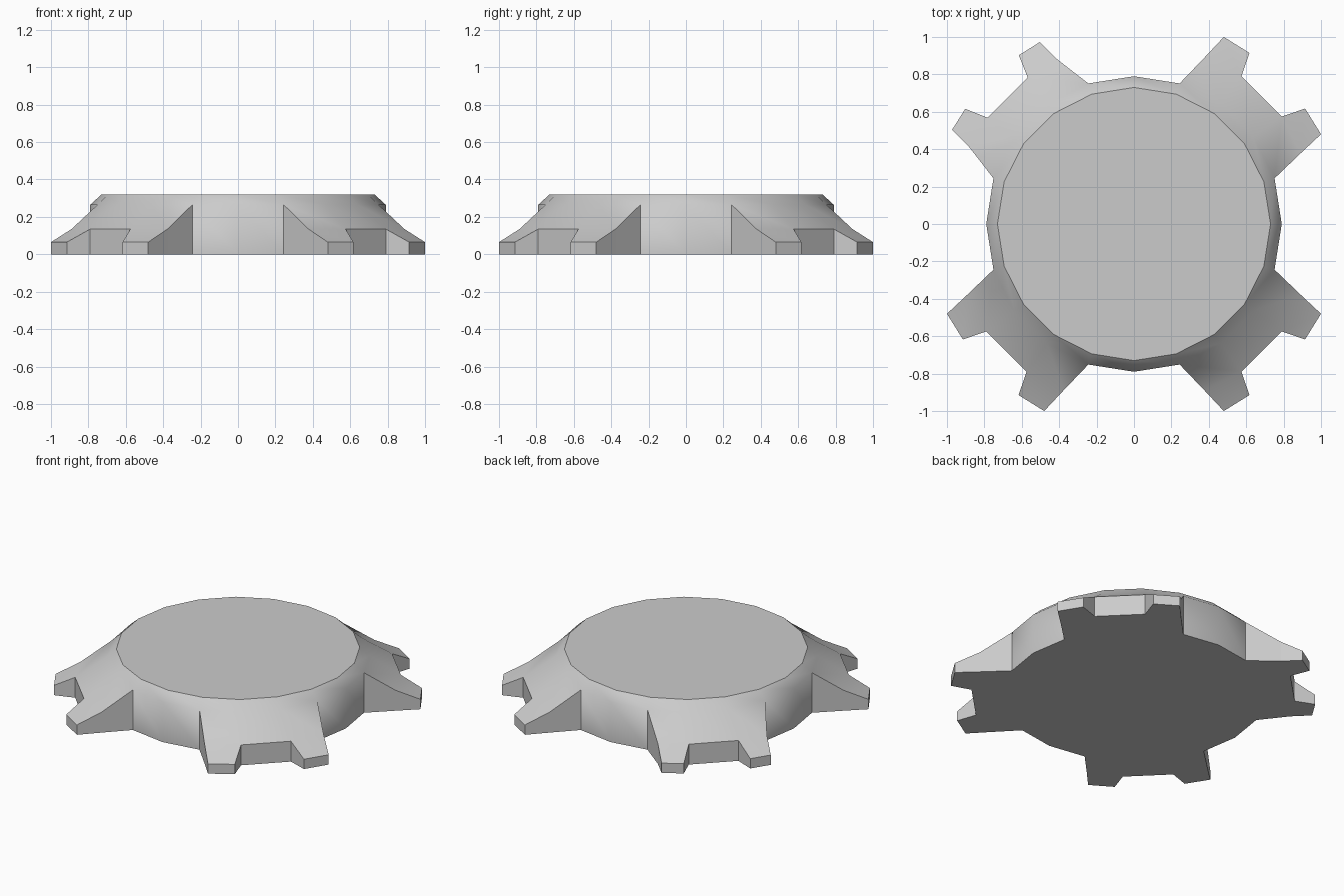
import bpy, bmesh
from math import sin, cos, radians

if "Cube" in bpy.data.objects:
    bpy.data.objects.remove(bpy.data.objects["Cube"])

SIDES = 20
Z_TOP, Z_RIM, Z_MID, Z_TIP = 0.32, 0.265, 0.135, 0.065

bm = bmesh.new()


def ring(radius, z):
    step = radians(360 / SIDES)
    return [bm.verts.new((radius * cos(i * step), radius * sin(i * step), z))
            for i in range(SIDES)]


def turned(x, y, z, k):
    for _ in range(k):
        x, y = -y, x
    return bm.verts.new((x, y, z))


def face(verts, smooth=False):
    bm.faces.new(verts).smooth = smooth


# Round body: flat top and chamfered rim
top = ring(0.73, Z_TOP)
rim = ring(0.79, Z_RIM)
face(top)
for i in range(SIDES):
    j = (i + 1) % SIDES
    face([top[i], rim[i], rim[j], top[j]], True)

# Half foot profile: shoulder, tip outer, tip inner, notch corner
regular = [(0.89, 0.377, Z_MID), (1.0, 0.48, Z_TIP),
           (0.915, 0.617, Z_TIP), (0.79, 0.575, Z_MID)]
worn = [(0.88, 0.41, Z_MID), (0.973, 0.503, Z_TIP),
        (0.902, 0.616, Z_TIP), (0.782, 0.568, Z_MID)]

# Four forked feet; the second is slightly worn down
outline = []
for k in range(4):
    half = worn if k == 1 else regular
    a, ta, tb, b = [turned(x, y, z, k) for x, y, z in half]
    d, td, tc, c = [turned(y, x, z, k) for x, y, z in half]
    m0, m1, m2, m3, m4 = rim[5 * k:5 * k + 5]
    for quad in ((m1, a, b, m2), (m2, b, c, m3), (m3, c, d, m4),
                 (a, ta, tb, b), (c, tc, td, d)):
        face(quad, True)
    outline += [m0, m1, a, ta, tb, b, c, tc, td, d, m4]

# Vertical walls (round parts smooth, feet flat) and underside
base = [bm.verts.new((v.co.x, v.co.y, 0)) for v in outline]
n = len(outline)
for i in range(n):
    j = (i + 1) % n
    face([outline[i], base[i], base[j], outline[j]], i % 11 in (0, 10))
face(base[::-1])

bmesh.ops.recalc_face_normals(bm, faces=bm.faces)
mesh = bpy.data.meshes.new("footed_disc")
bm.to_mesh(mesh)
bm.free()
bpy.context.collection.objects.link(bpy.data.objects.new("footed_disc", mesh))
